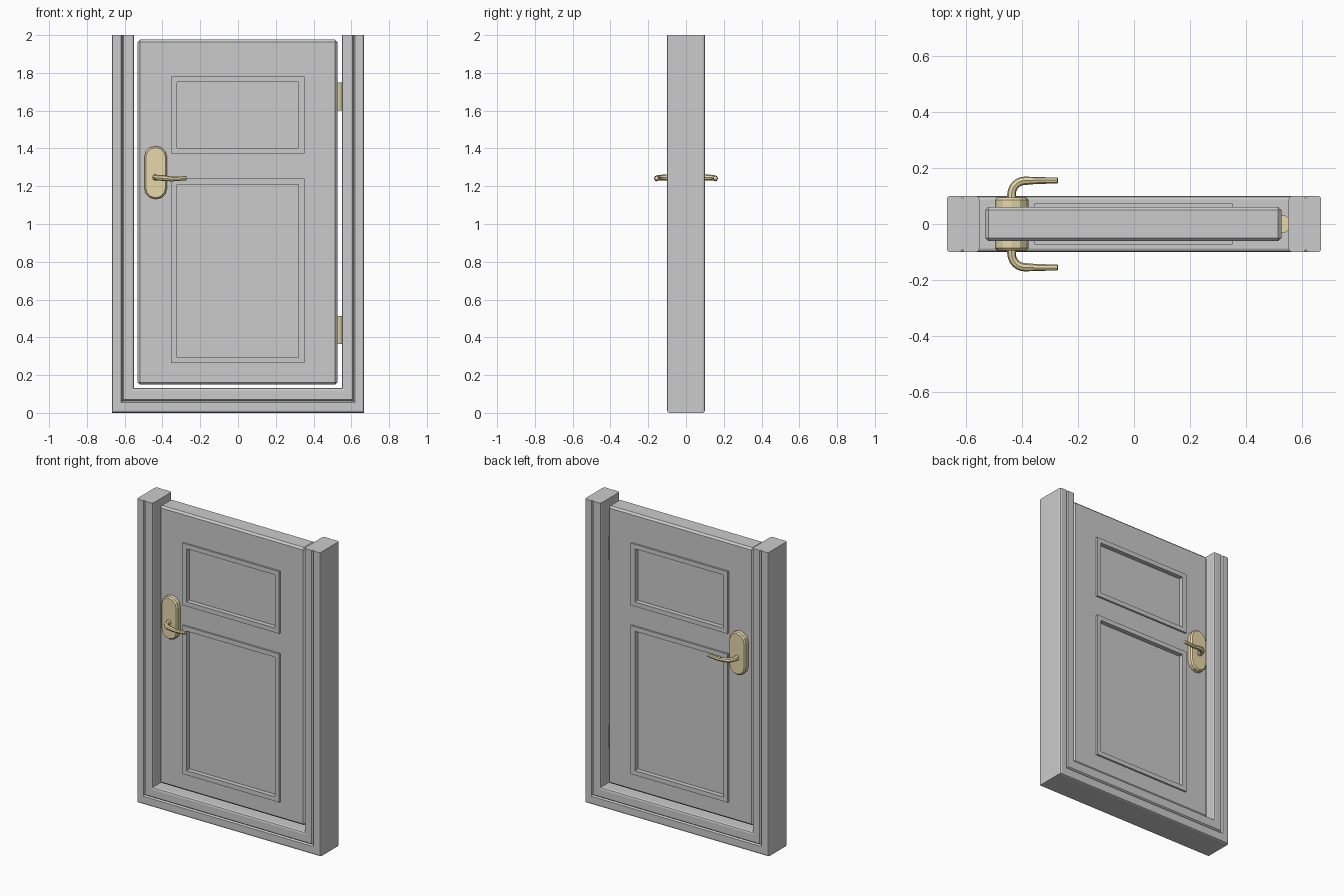
import bpy, bmesh
from math import pi, sin, cos, radians
from mathutils import Matrix

if "Cube" in bpy.data.objects:
    bpy.data.objects.remove(bpy.data.objects["Cube"])

brass = bpy.data.materials.new("brass")
brass.diffuse_color = (0.8, 0.69, 0.4, 1)
brass.use_nodes = True
brass.node_tree.nodes["Principled BSDF"].inputs["Base Color"].default_value = brass.diffuse_color


def finish(bm, name, mat=None):
    bmesh.ops.recalc_face_normals(bm, faces=bm.faces)
    me = bpy.data.meshes.new(name)
    bm.to_mesh(me)
    bm.free()
    ob = bpy.data.objects.new(name, me)
    bpy.context.collection.objects.link(ob)
    if mat:
        me.materials.append(mat)
    return ob


def box(name, x0, x1, y0, y1, z0, z1, bevel=0):
    bm = bmesh.new()
    bmesh.ops.create_cube(bm, size=1, matrix=Matrix.Translation(
        ((x0 + x1) / 2, (y0 + y1) / 2, (z0 + z1) / 2)) @ Matrix.Diagonal((x1 - x0, y1 - y0, z1 - z0, 1)))
    if bevel:
        bmesh.ops.bevel(bm, geom=bm.edges[:], offset=bevel, segments=1, affect='EDGES')
    return finish(bm, name)


def loft(name, rings, caps=True, closed=False, mat=None):
    """Join successive closed rings of points with quads."""
    bm = bmesh.new()
    vs = [[bm.verts.new(p) for p in r] for r in rings]
    n = len(rings[0])
    for k in range(len(vs) if closed else len(vs) - 1):
        a, b = vs[k], vs[(k + 1) % len(vs)]
        for i in range(n):
            j = (i + 1) % n
            bm.faces.new((a[i], a[j], b[j], b[i]))
    if caps and not closed:
        bm.faces.new(vs[0])
        bm.faces.new(vs[-1])
    return finish(bm, name, mat)


# U-shaped frame: grooved profile swept down, across and up with mitred corners
half = [(0, .088), (.03, .097), (.10, .1), (.42, .1), (.47, .09), (.53, .1),
        (.90, .1), (.97, .097), (1, .088)]
profile = half + [(t, -y) for t, y in reversed(half)]
X, SIDE, SILL = 0.667, 0.116, 0.132
loft("door_frame", [
    [(-X + t * SIDE, y, 2) for t, y in profile],
    [(-X + t * SIDE, y, t * SILL) for t, y in profile],
    [(X - t * SIDE, y, t * SILL) for t, y in profile],
    [(X - t * SIDE, y, 2) for t, y in profile]])

# Door leaf with chamfered edges
door = box("door_leaf", -0.531, 0.526, -0.061, 0.061, 0.15, 1.976, 0.012)

# Panel recesses and raised mouldings, both faces
W = 0.03
for label, z0, z1 in (("lower", 0.263, 1.24), ("upper", 1.373, 1.782)):
    x0, x1 = -0.354, 0.351
    for side, s in (("front", -1), ("back", 1)):
        ya, yb = sorted((s * 0.043, s * 0.1))
        cut = box("recess_cutter", x0 + W, x1 - W, ya, yb, z0 + W, z1 - W)
        cut.hide_render = True
        m = door.modifiers.new("recess", 'BOOLEAN')
        m.operation, m.solver, m.object = 'DIFFERENCE', 'EXACT', cut
        bpy.context.view_layer.objects.active = door
        bpy.ops.object.modifier_apply(modifier=m.name)
        bpy.data.objects.remove(cut)

        def rect(d, y):
            return [(x0 + d, y, z0 + d), (x1 - d, y, z0 + d), (x1 - d, y, z1 - d), (x0 + d, y, z1 - d)]
        loft(f"{label}_moulding_{side}",
             [rect(0, s * .055), rect(0, s * .073), rect(W, s * .073), rect(W, s * .055)], closed=True)

# Hinges bridging the gap on the right
for label, z0, z1 in (("lower", 0.365, 0.512), ("upper", 1.602, 1.75)):
    loft(f"{label}_hinge", [[(0.526 + .033 * cos(i * pi / 6), .033 * sin(i * pi / 6), z)
                             for i in range(12)] for z in (z0, z1)], mat=brass)

# Handle plates and levers, mirrored front and back
HX, PZ, LZ = -0.436, 1.272, 1.247


def stadium(r, y):
    pts = []
    for c, start in ((0.081, 0), (-0.081, pi)):
        pts += [(HX + r * cos(start + i * pi / 6), y, PZ + c + r * sin(start + i * pi / 6)) for i in range(7)]
    return pts


for side, s in (("front", -1), ("back", 1)):
    loft(f"handle_plate_{side}", [stadium(.06, s * .05), stadium(.06, s * .086), stadium(.052, s * .095)], mat=brass)
    # lever path: straight out, a quarter bend, then along x with a slight dip
    path = [(HX, .085, LZ, .018), (HX, .105, LZ, .016)]
    for i in range(1, 7):
        a = i * pi / 12
        path.append((HX + .048 * (1 - cos(a)), .107 + .047 * sin(a), LZ - .004 * i / 6, .015))
    path += [(-.35, .155, LZ - .009, .0125), (-.31, .155, LZ - .007, .0115), (-.272, .155, LZ - .004, .011)]
    cu = bpy.data.curves.new("lever_path", 'CURVE')
    cu.dimensions, cu.bevel_depth, cu.bevel_resolution, cu.use_fill_caps = '3D', 1, 2, True
    sp = cu.splines.new('POLY')
    sp.points.add(len(path) - 1)
    for p, (x, y, z, r) in zip(sp.points, path):
        p.co, p.radius = (x, s * y, z, 1), r
    lever = bpy.data.objects.new(f"handle_lever_{side}", cu)
    bpy.context.collection.objects.link(lever)
    cu.materials.append(brass)
    bpy.ops.object.select_all(action='DESELECT')
    lever.select_set(True)
    bpy.context.view_layer.objects.active = lever
    bpy.ops.object.convert(target='MESH')
    bpy.ops.object.shade_smooth_by_angle(angle=radians(40))
